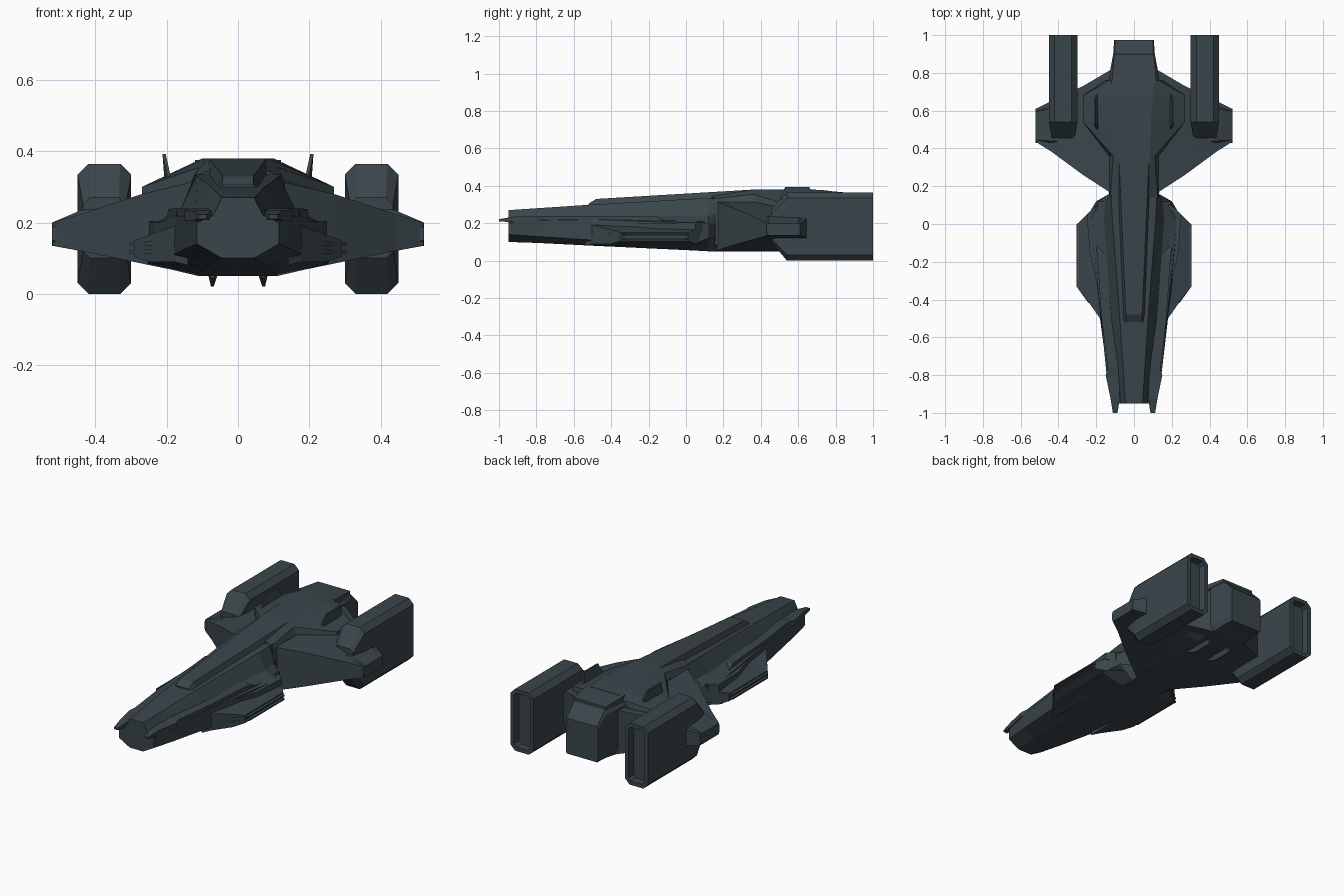
import bpy, bmesh
from mathutils import Vector

cube = bpy.data.objects.get("Cube")
if cube:
    bpy.data.objects.remove(cube)

paint = bpy.data.materials.new("dark_slate_paint")
paint.use_nodes = True
slate = (0.042, 0.06, 0.07, 1)
paint.diffuse_color = slate
for node in paint.node_tree.nodes:
    if node.type == 'BSDF_PRINCIPLED':
        node.inputs["Base Color"].default_value = slate


def loft(name, sections, axis='Y', side=1, recess_back=False):
    """Skin a list of (station, ring) sections; rings are (x, z) along Y or (y, z) along X."""
    bm = bmesh.new()
    rings = []
    for station, ring in sections:
        if axis == 'Y':
            points = [Vector((a * side, station, b)) for a, b in ring]
        else:
            points = [Vector((station * side, a, b)) for a, b in ring]
        rings.append([bm.verts.new(p) for p in points])
    count = len(rings[0])
    for near, far in zip(rings, rings[1:]):
        for i in range(count):
            j = (i + 1) % count
            bm.faces.new((near[i], near[j], far[j], far[i]))
    bm.faces.new(rings[0])
    bm.faces.new(rings[-1])
    bmesh.ops.recalc_face_normals(bm, faces=bm.faces)
    if recess_back:
        back = [f for f in bm.faces if f.normal.y > 0.9]
        bmesh.ops.inset_region(bm, faces=back, thickness=0.025)
        bmesh.ops.inset_region(bm, faces=back, thickness=0.004, depth=-0.04)
    mesh = bpy.data.meshes.new(name)
    bm.to_mesh(mesh)
    bm.free()
    mesh.materials.append(paint)
    obj = bpy.data.objects.new(name, mesh)
    bpy.context.collection.objects.link(obj)
    return obj


def mirrored(*half):
    """Close a half section, listed top to bottom, across the centre line."""
    return list(half) + [(-x, z) for x, z in reversed(half)]


def block(a0, a1, z0, z1, cut=0.0):
    """Rectangle ring with optional chamfered corners."""
    if not cut:
        return [(a0, z0), (a1, z0), (a1, z1), (a0, z1)]
    return [(a0 + cut, z0), (a1 - cut, z0), (a1, z0 + cut), (a1, z1 - cut),
            (a1 - cut, z1), (a0 + cut, z1), (a0, z1 - cut), (a0, z0 + cut)]


def pair(name, sections, **options):
    for prefix, side in (("left_", 1), ("right_", -1)):
        loft(prefix + name, sections, side=side, **options)


# Long forward hull with a narrow waist
loft("forward_hull", [
    (-.95, mirrored((.045, .27), (.07, .22), (.115, .20), (.115, .14), (.045, .10))),
    (-.80, mirrored((.055, .28), (.085, .23), (.145, .215), (.14, .13), (.06, .095))),
    (-.50, mirrored((.075, .30), (.12, .24), (.175, .22), (.18, .11), (.08, .08))),
    (.03, mirrored((.115, .33), (.16, .24), (.23, .20), (.255, .085), (.11, .055))),
    (.12, mirrored((.12, .335), (.15, .24), (.19, .20), (.20, .12), (.11, .05))),
    (.16, mirrored((.12, .335), (.13, .25), (.13, .20), (.13, .12), (.11, .05))),
])

# Raised spine running back to the rear roof
loft("spine", [
    (-.52, mirrored((.043, .305), (.055, .29))),
    (-.48, mirrored((.043, .33), (.06, .29))),
    (.36, mirrored((.08, .38), (.10, .32))),
])

# Rear hull with faceted roof
loft("rear_hull", [
    (.14, mirrored((.08, .345), (.125, .33), (.13, .31), (.13, .085), (.11, .05))),
    (.36, mirrored((.085, .38), (.11, .355), (.13, .32), (.16, .085), (.11, .05))),
    (.54, mirrored((.09, .38), (.27, .30), (.27, .28), (.26, .085), (.11, .05))),
    (.68, mirrored((.10, .38), (.27, .30), (.27, .28), (.26, .085), (.11, .05))),
    (.76, mirrored((.10, .375), (.13, .35), (.15, .32), (.18, .085), (.11, .05))),
])

# Central rear engine housing and its cover
loft("rear_engine_housing", [
    (.70, mirrored((.10, .365), (.135, .33), (.135, .09), (.11, .05))),
    (.82, mirrored((.10, .355), (.125, .32), (.125, .09), (.11, .05))),
    (.90, mirrored((.10, .345), (.11, .32), (.11, .08), (.105, .06))),
    (.975, mirrored((.10, .27), (.105, .26), (.105, .08), (.10, .06))),
])
loft("rear_cover_plate", [
    (.74, block(-.12, .12, .34, .375)),
    (.90, block(-.105, .105, .34, .36)),
])

# Swept wings carrying the engine pods
pair("wing", [
    (.10, block(.15, .83, .05, .32)),
    (.27, block(.26, .73, .085, .28)),
    (.44, block(.385, .65, .12, .225)),
    (.52, block(.435, .61, .135, .20)),
], axis='X')
pair("wing_tip_block", [
    (.28, block(.41, .65, .11, .25, .02)),
    (.44, block(.42, .63, .12, .235, .02)),
    (.522, block(.43, .61, .135, .20, .015)),
], axis='X')

# Tall engine pods with sloped fronts and recessed exhausts
pair("engine_pod", [
    (.455, block(.315, .435, .10, .27, .02)),
    (.54, block(.30, .45, 0, .365, .03)),
    (.96, block(.30, .45, 0, .365, .03)),
    (1.0, block(.30, .45, 0, .365, .03)),
], recess_back=True)

# Side sponsons with a thin slotted edge
pair("sponson", [
    (.14, block(-.54, .12, .08, .20)),
    (.18, block(-.50, .11, .09, .19)),
    (.25, block(-.40, .05, .09, .165)),
    (.29, block(-.35, .01, .105, .15)),
], axis='X')
for label, height in (("upper", .135), ("lower", .113)):
    pair(label + "_sponson_blade", [
        (.24, block(-.42, .03, height, height + .012)),
        (.305, block(-.33, 0, height, height + .008)),
    ], axis='X')
pair("sponson_armour", [
    (-.34, block(.16, .19, .18, .205)),
    (-.15, block(.17, .235, .17, .20)),
    (.05, block(.17, .25, .16, .205)),
    (.09, block(.16, .21, .16, .205)),
])

# Shoulder strakes ending in forward prongs
pair("shoulder_strake", [
    (-1.0, block(.087, .112, .21, .222)),
    (-.92, block(.075, .125, .205, .235)),
    (-.80, block(.08, .15, .205, .235)),
    (-.76, block(.08, .14, .205, .24)),
    (-.50, block(.10, .172, .21, .24)),
    (-.16, block(.12, .195, .20, .238)),
    (-.12, block(.12, .20, .19, .215)),
    (.10, block(.13, .20, .18, .21)),
])

# Tilted roof fins and small keel fins
pair("roof_fin", [
    (.50, [(.185, .30), (.20, .30), (.197, .325), (.188, .325)]),
    (.53, [(.185, .30), (.205, .30), (.212, .393), (.203, .393)]),
    (.66, [(.185, .30), (.205, .30), (.212, .393), (.203, .393)]),
    (.69, [(.185, .30), (.20, .30), (.197, .325), (.188, .325)]),
])
pair("keel_fin", [
    (.56, [(.055, .06), (.085, .06), (.076, .045), (.068, .045)]),
    (.62, [(.055, .06), (.085, .06), (.076, .02), (.068, .02)]),
    (.74, [(.055, .06), (.085, .06), (.076, .02), (.068, .02)]),
])
